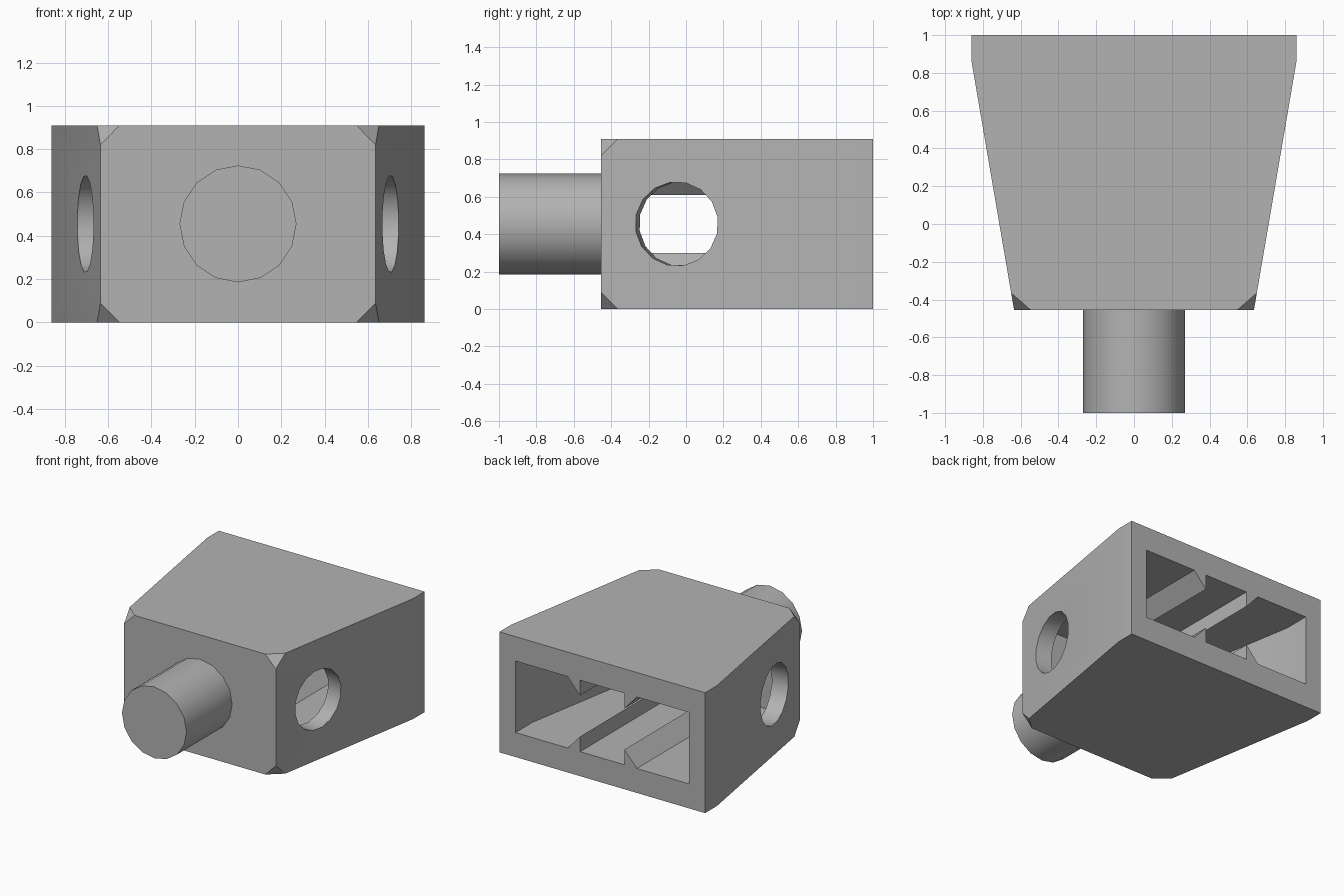
import bpy, bmesh, math
from mathutils import Vector, Matrix

cube = bpy.data.objects.get("Cube")
if cube:
    bpy.data.objects.remove(cube, do_unlink=True)

H = 0.91      # body height
MID = H / 2   # height of shaft and side holes

grey = bpy.data.materials.new("plain grey")
grey.use_nodes = True
grey.diffuse_color = (0.45, 0.45, 0.45, 1)
grey.node_tree.nodes["Principled BSDF"].inputs["Base Color"].default_value = grey.diffuse_color


def finish(name, bm):
    bmesh.ops.recalc_face_normals(bm, faces=bm.faces)
    mesh = bpy.data.meshes.new(name)
    bm.to_mesh(mesh)
    bm.free()
    obj = bpy.data.objects.new(name, mesh)
    bpy.context.collection.objects.link(obj)
    mesh.materials.append(grey)
    return obj


def prism(points, sweep):
    """Extrude a closed profile along a vector."""
    bm = bmesh.new()
    face = bm.faces.new([bm.verts.new(p) for p in points])
    top = bmesh.ops.extrude_face_region(bm, geom=[face])
    verts = [v for v in top["geom"] if isinstance(v, bmesh.types.BMVert)]
    bmesh.ops.translate(bm, verts=verts, vec=sweep)
    bmesh.ops.recalc_face_normals(bm, faces=bm.faces)
    return bm


def mirrored(half, z):
    return [(x, y, z) for x, y in half] + [(-x, y, z) for x, y in reversed(half)]


def cylinder(name, radius, length, centre, axis):
    bm = bmesh.new()
    turn = Vector((0, 0, 1)).rotation_difference(Vector(axis)).to_matrix().to_4x4()
    bmesh.ops.create_cone(bm, cap_ends=True, segments=16, radius1=radius, radius2=radius,
                          depth=length, matrix=Matrix.Translation(centre) @ turn)
    return finish(name, bm)


def cut(target, cutter):
    mod = target.modifiers.new("cut", "BOOLEAN")
    mod.operation = "DIFFERENCE"
    mod.solver = "EXACT"
    mod.object = cutter
    bpy.context.view_layer.objects.active = target
    bpy.ops.object.modifier_apply(modifier=mod.name)
    bpy.data.objects.remove(cutter, do_unlink=True)


def smooth(obj):
    bpy.ops.object.select_all(action="DESELECT")
    obj.select_set(True)
    bpy.context.view_layer.objects.active = obj
    bpy.ops.object.shade_smooth_by_angle(angle=math.radians(30))


# Tapered body with its four front corners sliced off
bm = prism(mirrored([(0.635, -0.455), (0.86, 0.86), (0.86, 1)], 0), (0, 0, H))
for side in (1, -1):
    for level in (1, -1):
        a, b, c = (Vector((side * x, y, MID + level * z)) for x, y, z in
                   ((0.65, -0.365, MID), (0.547, -0.455, MID), (0.635, -0.455, MID - 0.09)))
        normal = (b - a).cross(c - a).normalized()
        if normal.dot(a - Vector((0, 0, MID))) < 0:
            normal.negate()
        bmesh.ops.bisect_plane(bm, geom=bm.verts[:] + bm.edges[:] + bm.faces[:],
                               plane_co=a, plane_no=normal, clear_outer=True)
        bmesh.ops.holes_fill(bm, edges=[e for e in bm.edges if e.is_boundary])
body = finish("body", bm)

# Tapered pocket open at the back, leaving four pointed rails along its floor and ceiling
bm = prism(mirrored([(0.535, -0.3), (0.725, 0.8), (0.725, 1.1)], 0.185), (0, 0, H - 0.37))
pocket = finish("pocket_cutter", bm)
for side in (1, -1):
    for level in (1, -1):
        profile = [(side * x, -0.5, MID + level * z) for x, z in
                   ((0.185, 0.155), (0.335, 0.32), (0.185, 0.32))]
        cut(pocket, finish("rail_cutter", prism(profile, (0, 1.8, 0))))
cut(body, pocket)

# Round holes square to the sloping side walls
for side in (1, -1):
    cut(body, cylinder("hole_cutter", 0.225, 0.3, (side * 0.704, -0.05, MID), (side, -0.17, 0)))
smooth(body)

# Front shaft
shaft = cylinder("shaft", 0.27, 0.6, (0, -0.7, MID), (0, -1, 0))
smooth(shaft)
